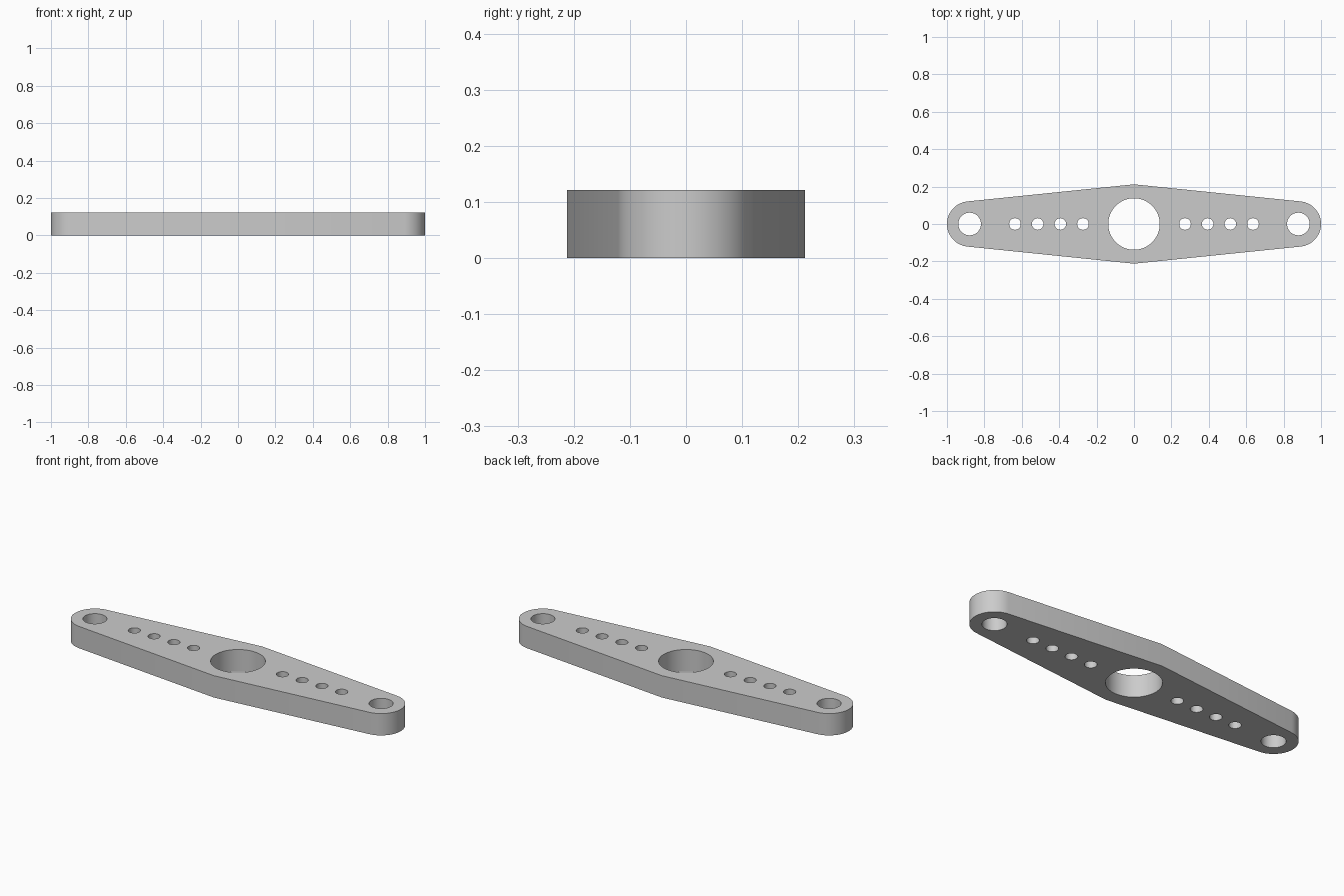
import bpy, bmesh
from math import pi, sin, cos, atan2, asin, hypot

if "Cube" in bpy.data.objects:
    bpy.data.objects.remove(bpy.data.objects["Cube"], do_unlink=True)

U = 2 / 33                      # one design unit
HEIGHT, HALF_WIDTH = 2 * U, 3.5 * U
END_X, END_R = 14.5 * U, 2 * U


def arc(cx, r, start, end, n):
    return [(cx + r * cos(start + (end - start) * i / n),
             r * sin(start + (end - start) * i / n)) for i in range(n + 1)]


def circle(cx, r, n):
    return arc(cx, r, 0, 2 * pi, n)[:-1]


# Outline: rounded ends joined by straight tangents to the wide middle
t = atan2(END_X, HALF_WIDTH) + asin(END_R / hypot(END_X, HALF_WIDTH))
outline = (arc(END_X, END_R, -t, t, 32) + [(0, HALF_WIDTH)]
           + arc(-END_X, END_R, pi - t, pi + t, 32) + [(0, -HALF_WIDTH)])

# Holes: centre bore, end holes and a row of four small holes per arm
loops = [outline, circle(0, 2.27 * U, 64)]
for side in (-1, 1):
    loops.append(circle(side * END_X, U, 40))
    loops += [circle(side * (4.5 + 2 * i) * U, 0.51 * U, 32) for i in range(4)]

# Fill the flat plate and extrude it
bm = bmesh.new()
edges = []
for pts in loops:
    vs = [bm.verts.new((x, y, 0)) for x, y in pts]
    edges += [bm.edges.new((a, b)) for a, b in zip(vs, vs[1:] + vs[:1])]
bmesh.ops.triangle_fill(bm, edges=edges, use_beauty=True, use_dissolve=False)
result = bmesh.ops.extrude_face_region(bm, geom=bm.faces[:], use_keep_orig=True)
top = [g for g in result["geom"] if isinstance(g, bmesh.types.BMVert)]
bmesh.ops.translate(bm, verts=top, vec=(0, 0, HEIGHT))
bmesh.ops.recalc_face_normals(bm, faces=bm.faces[:])

mesh = bpy.data.meshes.new("horn_arm")
bm.to_mesh(mesh)
bm.free()
horn = bpy.data.objects.new("horn_arm", mesh)
bpy.context.collection.objects.link(horn)

# Plain grey material
grey = bpy.data.materials.new("light_grey")
grey.use_nodes = True
colour = (0.6, 0.6, 0.6, 1)
grey.diffuse_color = colour
grey.node_tree.nodes["Principled BSDF"].inputs["Base Color"].default_value = colour
mesh.materials.append(grey)

# Smooth curved walls, sharp rims
bpy.ops.object.select_all(action='DESELECT')
horn.select_set(True)
bpy.context.view_layer.objects.active = horn
bpy.ops.object.shade_smooth_by_angle(angle=pi / 6)
